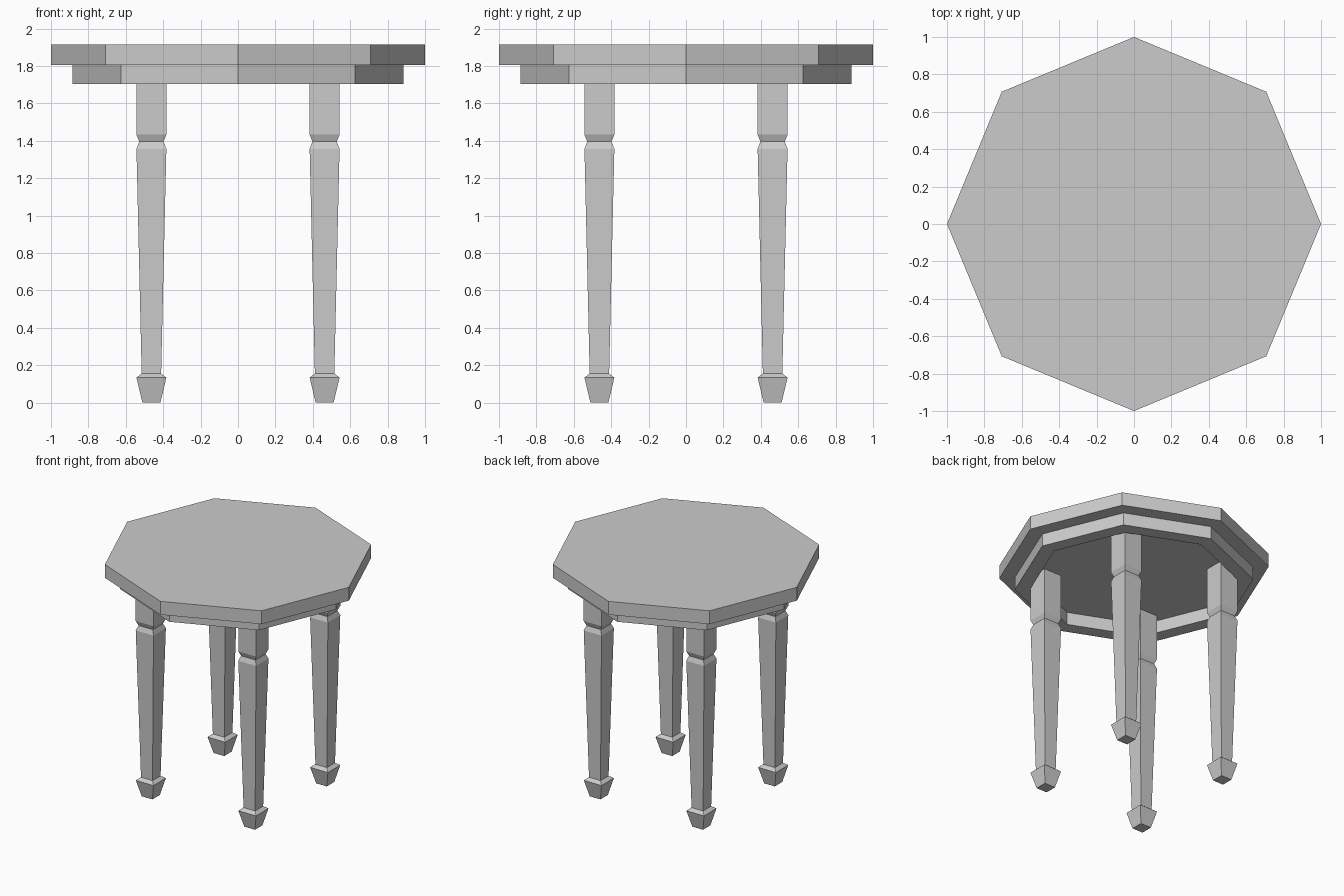
import bpy, bmesh
from math import sin, cos, pi

if "Cube" in bpy.data.objects:
    bpy.data.objects.remove(bpy.data.objects["Cube"])


def loft(name, rings, sides, phase=0.0, offset=(0, 0), closed=False):
    """Skin a list of (radius, z) rings; cap the ends, or join them into a hollow band."""
    bm = bmesh.new()
    loops = [[bm.verts.new((offset[0] + r * cos(phase + 2 * pi * i / sides),
                            offset[1] + r * sin(phase + 2 * pi * i / sides), z))
              for i in range(sides)] for r, z in rings]
    pairs = list(zip(loops, loops[1:]))
    if closed:
        pairs.append((loops[-1], loops[0]))
    else:
        bm.faces.new(loops[0])
        bm.faces.new(loops[-1])
    for a, b in pairs:
        for i in range(sides):
            j = (i + 1) % sides
            bm.faces.new((a[i], a[j], b[j], b[i]))
    bmesh.ops.recalc_face_normals(bm, faces=bm.faces)
    mesh = bpy.data.meshes.new(name)
    bm.to_mesh(mesh)
    bm.free()
    obj = bpy.data.objects.new(name, mesh)
    bpy.context.collection.objects.link(obj)
    return obj


# Octagonal top
loft("table_top", [(1.0, 1.805), (1.0, 1.914)], 8)

# Hollow octagonal apron under the top
loft("apron", [(0.885, 1.703), (0.885, 1.805), (0.77, 1.805), (0.77, 1.703)], 8, closed=True)

# Square tapered legs with a notch and a flared foot: (half width, height)
profile = [(0.048, 0), (0.08, 0.134), (0.052, 0.156), (0.08, 1.357),
           (0.065, 1.396), (0.08, 1.434), (0.08, 1.805)]
rings = [(h * 2 ** 0.5, z) for h, z in profile]
for side, sx in (("left", -1), ("right", 1)):
    for end, sy in (("front", -1), ("back", 1)):
        loft(f"{end}_{side}_leg", rings, 4, pi / 4, (sx * 0.463, sy * 0.463))
